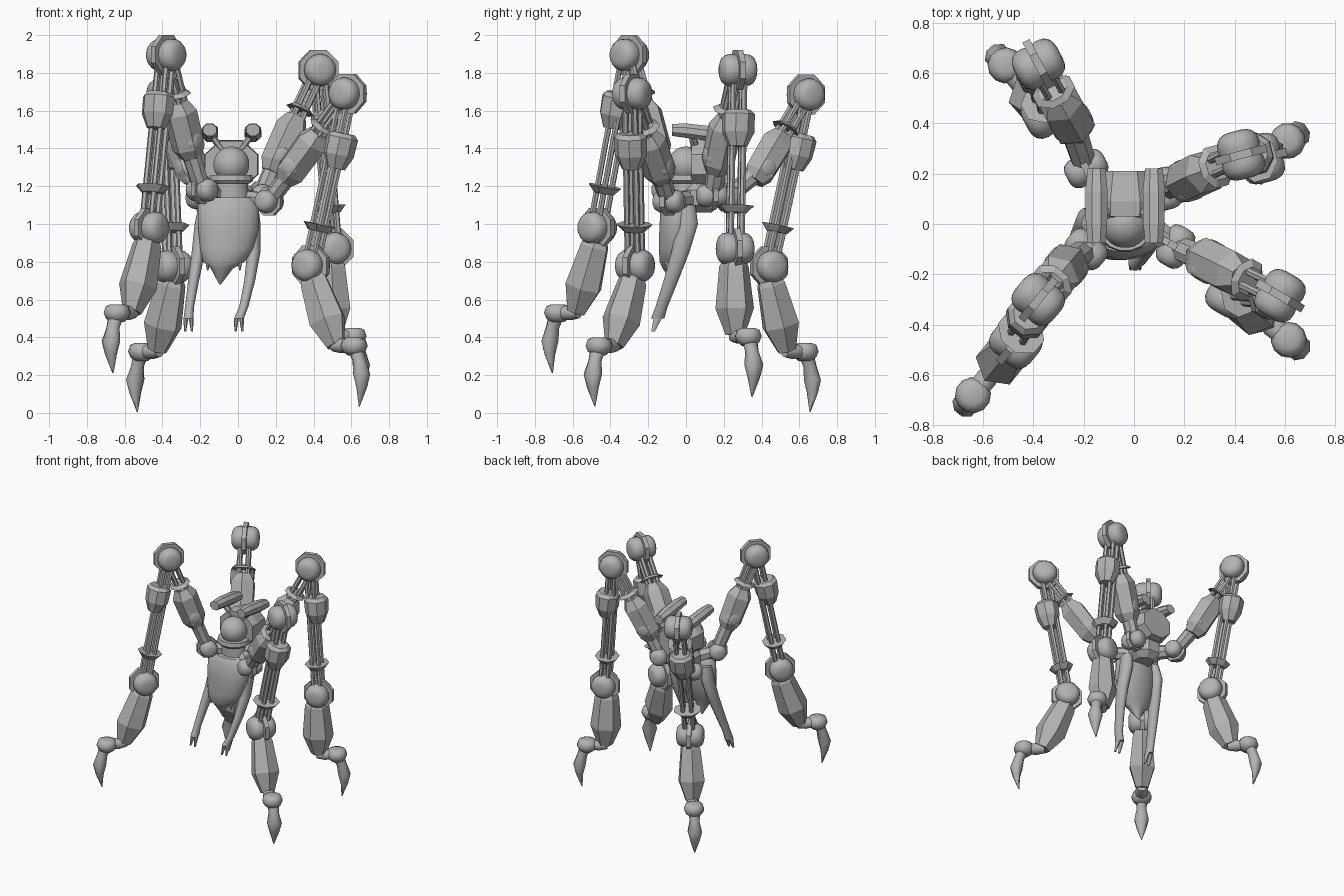
import bpy, bmesh
from math import cos, sin, pi, radians
from mathutils import Vector

default_cube = bpy.data.objects.get("Cube")
if default_cube:
    bpy.data.objects.remove(default_cube)

grey = bpy.data.materials.new("plain grey")
grey.use_nodes = True
grey.diffuse_color = (0.45, 0.45, 0.45, 1)
grey.node_tree.nodes["Principled BSDF"].inputs["Base Color"].default_value = grey.diffuse_color

X, Y, Z = Vector((1, 0, 0)), Vector((0, 1, 0)), Vector((0, 0, 1))


def loft(name, rings, u, v, sides=8, smooth=False):
    """Skin a row of elliptical rings (centre, u radius, v radius) and cap both ends."""
    bm = bmesh.new()
    rows = []
    for centre, ru, rv in rings:
        row = []
        for i in range(sides):
            angle = 2 * pi * (i + 0.5) / sides
            row.append(bm.verts.new(Vector(centre) + u * ru * cos(angle) + v * rv * sin(angle)))
        rows.append(row)
    for low, high in zip(rows, rows[1:]):
        for i in range(sides):
            j = (i + 1) % sides
            bm.faces.new((low[i], low[j], high[j], high[i]))
    bm.faces.new(rows[0][::-1])
    bm.faces.new(rows[-1])
    bmesh.ops.recalc_face_normals(bm, faces=bm.faces)
    mesh = bpy.data.meshes.new(name)
    bm.to_mesh(mesh)
    bm.free()
    mesh.materials.append(grey)
    obj = bpy.data.objects.new(name, mesh)
    bpy.context.collection.objects.link(obj)
    if smooth:
        bpy.ops.object.select_all(action="DESELECT")
        obj.select_set(True)
        bpy.context.view_layer.objects.active = obj
        bpy.ops.object.shade_smooth_by_angle(angle=radians(50))
    return obj


def frame(start, end, side):
    """Two axes across the line from start to end, the first close to side."""
    along = (end - start).normalized()
    u = (side - along * side.dot(along)).normalized()
    return u, along.cross(u)


def segment(name, start, end, side, profile, sides=8, smooth=False, shift=(0, 0)):
    """Loft along a straight line; profile rows are (fraction, side radius, other radius)."""
    u, v = frame(start, end, side)
    offset = u * shift[0] + v * shift[1]
    rings = [(start.lerp(end, t) + offset, ru, rv) for t, ru, rv in profile]
    return loft(name, rings, u, v, sides, smooth)


def round_caps(name, centre, axis, radius, inner, outer):
    """A pair of rounded pads, one on each side of a joint."""
    u, v = frame(centre, centre + axis, Z)
    shape = [(0, 0.95), (0.3, 1), (0.62, 0.95), (0.85, 0.78), (0.96, 0.55), (1, 0.3)]
    for label, sign in (("left", 1), ("right", -1)):
        rings = [(centre + axis * sign * (inner + (outer - inner) * t), radius * r, radius * r)
                 for t, r in shape]
        loft(f"{name}_{label}_pad", rings, u, v, 18, True)


def disc(name, centre, axis, radius, half):
    """Octagonal plate across a joint."""
    u, v = frame(centre, centre + axis, Z)
    loft(name + "_disc", [(centre + axis * d, radius, radius) for d in (-half, half)], u, v)


def joint(name, centre, axis):
    """Octagonal disc between two rounded pads."""
    disc(name, centre, axis, 0.114, 0.016)
    round_caps(name, centre, axis, 0.086, 0.01, 0.097)


def rods(name, start, end, side, first, last):
    """Bundle of four thin rods."""
    for i, (a, b) in enumerate(((1, 1), (1, -1), (-1, 1), (-1, -1))):
        segment(f"{name}_{i}", start, end, side,
                [(first, 0.016, 0.016), (last, 0.016, 0.016)], 6, shift=(a * 0.03, b * 0.025))


def collar(name, start, end, side, t, width):
    """Thin flared collar around the rods."""
    segment(name, start, end, side, [(t - 0.02, width, width * 0.85), (t + 0.02, 0.06, 0.055)], 8)


hub = Vector((-0.03, 0.07, 1.13))


def leg(name, heading, shoulder, elbow, knee, ankle, foot):
    shoulder, elbow, knee, ankle, foot = map(Vector, (shoulder, elbow, knee, ankle, foot))
    side = Vector((-sin(radians(heading)), cos(radians(heading)), 0))

    # Shoulder and elbow
    segment(name + "_hub_link", hub, shoulder, Z, [(0, 0.06, 0.05), (1, 0.045, 0.05)], 8)
    disc(name + "_shoulder", shoulder, side, 0.08, 0.014)
    round_caps(name + "_shoulder", shoulder, side, 0.062, 0.005, 0.085)
    segment(name + "_shoulder_link", shoulder, elbow, side,
            [(-0.1, 0.03, 0.03), (0.2, 0.05, 0.045), (0.9, 0.055, 0.05)], 8)
    round_caps(name + "_elbow", elbow, side, 0.06, 0.02, 0.085)

    # Thigh
    segment(name + "_thigh_box", elbow, knee, side,
            [(-0.19, 0.06, 0.055), (-0.08, 0.09, 0.085), (0.33, 0.092, 0.09), (0.46, 0.055, 0.055)], 6)
    rods(name + "_thigh_rod", elbow, knee, side, 0.4, 0.95)
    collar(name + "_thigh_collar", elbow, knee, side, 0.55, 0.09)
    joint(name + "_knee", knee, side)

    # Shin
    rods(name + "_shin_rod", knee, ankle, side, 0.05, 0.96)
    segment(name + "_shin_box", knee, ankle, side,
            [(0.225, 0.065, 0.065), (0.25, 0.088, 0.085), (0.35, 0.088, 0.08), (0.43, 0.05, 0.05)],
            8, shift=(0, 0.025))
    collar(name + "_shin_collar", knee, ankle, side, 0.78, 0.1)
    joint(name + "_ankle", ankle, side)

    # Lower leg
    out = Vector((foot.x - ankle.x, foot.y - ankle.y, 0)).normalized()
    across = Z.cross(out)
    base = foot - out * 0.11
    segment(name + "_lower_leg", ankle, base, across,
            [(0.14, 0.06, 0.072), (0.2, 0.075, 0.085), (0.68, 0.1, 0.108), (0.98, 0.05, 0.055)],
            6, shift=(0, -0.015))

    # Foot knob and claw
    segment(name + "_foot_link", base, foot, across,
            [(-0.3, 0.03, 0.03), (0.2, 0.045, 0.04), (1, 0.04, 0.035)], 12, True)
    knob = [(0.045, 0.035), (0.035, 0.06), (0, 0.072), (-0.03, 0.06), (-0.05, 0.035)]
    loft(name + "_foot_knob", [(foot + Z * h, r, r) for h, r in knob], out, across, 12, True)
    claw = [(0, 0, 0.045, 0.045), (0.035, -0.08, 0.038, 0.036), (0.052, -0.15, 0.045, 0.053),
            (0.052, -0.22, 0.027, 0.035), (0.035, -0.32, 0.003, 0.003)]
    loft(name + "_claw", [(foot + out * o + Z * h, a, b) for o, h, a, b in claw],
         out, across, 8, True)


leg("front_right_leg", 230, (-0.19, -0.1, 1.18), (-0.27, -0.17, 1.44), (-0.38, -0.3, 1.895),
    (-0.47, -0.47, 0.98), (-0.64, -0.68, 0.53))
leg("back_right_leg", 118, (-0.19, 0.22, 1.14), (-0.25, 0.405, 1.3), (-0.38, 0.635, 1.685),
    (-0.345, 0.44, 0.775), (-0.51, 0.63, 0.325))
leg("back_left_leg", 15, (0.12, 0.14, 1.15), (0.215, 0.175, 1.36), (0.425, 0.275, 1.815),
    (0.505, 0.26, 0.87), (0.61, 0.33, 0.405))
leg("front_left_leg", -30, (0.165, -0.09, 1.12), (0.3, -0.15, 1.305), (0.58, -0.285, 1.69),
    (0.385, -0.27, 0.78), (0.615, -0.46, 0.355))

# Hub joining the four legs
loft("leg_hub", [(hub + Z * h, r, r) for h, r in ((-0.07, 0.07), (-0.03, 0.12), (0.05, 0.12), (0.09, 0.08))],
     X, Y, 8)

# Head, collar and hood
head = Vector((-0.035, 0, 1.315))
ball = [(head + Z * 0.096 * sin(a), 0.096 * cos(a), 0.096 * cos(a))
        for a in (radians(-88 + 16 * i) for i in range(12))]
loft("head", ball, X, Y, 24, True)
loft("neck", [(head - Z * 0.22, 0.1, 0.08), (head - Z * 0.08, 0.085, 0.08)], X, Y, 16, True)
loft("head_collar", [(head - Z * 0.1, 0.1, 0.1), (head - Z * 0.085, 0.118, 0.112),
                     (head - Z * 0.055, 0.112, 0.107)], X, Y, 16)
loft("hood", [(head + Y * d, r, r * 0.9) for d, r in ((0.03, 0.15), (0.09, 0.155), (0.21, 0.125))], X, Z)

# Fins on stalks above the head
for label, sign in (("left", 1), ("right", -1)):
    tip = head + X * sign * 0.114 + Z * 0.165
    segment(f"{label}_fin_stalk", head + X * sign * 0.05 + Y * 0.05 + Z * 0.08, tip + Y * 0.03, Y,
            [(0, 0.025, 0.02), (1, 0.02, 0.015)], 6)
    fin = [(-0.075, 0.018, 0.038), (0, 0.014, 0.046), (0.13, -0.002, 0.048), (0.22, -0.015, 0.038)]
    loft(f"{label}_fin", [(tip + Y * d + Z * h, r, r * 0.9) for d, h, r in fin], X, Z)

# Draped torso with a ragged hem and pointed tail
torso = [(-0.045, -0.04, 1.14, 0.12, 0.07), (-0.05, -0.045, 1.1, 0.163, 0.09),
         (-0.05, -0.05, 0.98, 0.163, 0.092), (-0.06, -0.065, 0.87, 0.142, 0.08),
         (-0.075, -0.08, 0.8, 0.112, 0.06), (-0.085, -0.08, 0.765, 0.06, 0.045),
         (-0.095, -0.06, 0.68, 0.004, 0.004)]
loft("torso", [((x, y, z), a, b) for x, y, z, a, b in torso], X, Y, 20, True)
for label, x in (("right", -0.16), ("left", 0.01)):
    loft(f"{label}_hem_point", [((x, -0.07, 0.9), 0.035, 0.05), ((x, -0.1, 0.755), 0.004, 0.004)],
         X, Y, 10, True)

# Hanging arms, each with two finger points
arms = {"right": [(-0.17, 1.1), (-0.19, 1.0), (-0.21, 0.85), (-0.235, 0.7), (-0.257, 0.56), (-0.262, 0.5)],
        "left": [(0.07, 1.1), (0.08, 1.0), (0.083, 0.85), (0.062, 0.7), (0.03, 0.56), (0.005, 0.5)]}
depths = [(0.0, 0.045), (0.01, 0.048), (-0.03, 0.043), (-0.08, 0.035), (-0.13, 0.029), (-0.15, 0.032)]
for label, path in arms.items():
    loft(f"{label}_arm", [((x, y, z), r * 0.85, r * 1.15) for (x, z), (y, r) in zip(path, depths)],
         X, Y, 12, True)
    wrist = Vector((path[-1][0], depths[-1][0], path[-1][1]))
    for finger, spread in (("inner", 0.014), ("outer", -0.014)):
        loft(f"{label}_{finger}_finger", [(wrist + X * spread, 0.014, 0.024),
             (wrist + X * spread * 1.3 - Y * 0.025 - Z * 0.07, 0.006, 0.01)], X, Y, 8, True)
